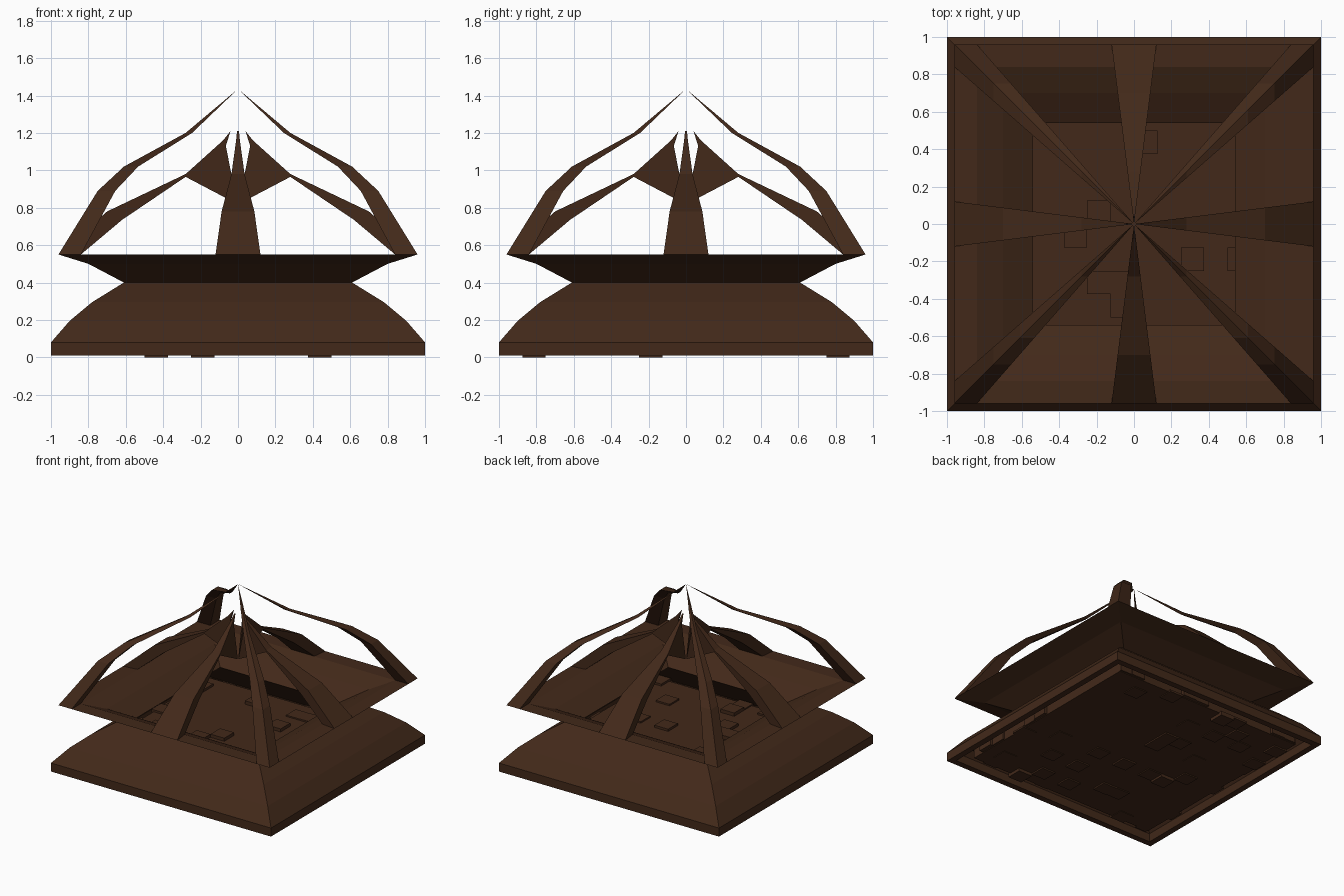
import bpy, bmesh, math, random
from mathutils import Matrix, Vector

if "Cube" in bpy.data.objects:
    bpy.data.objects.remove(bpy.data.objects["Cube"])

random.seed(4)
mat = bpy.data.materials.new("dark_brown")
mat.diffuse_color = (0.055, 0.022, 0.010, 1)
mat.use_nodes = True
mat.node_tree.nodes["Principled BSDF"].inputs["Base Color"].default_value = mat.diffuse_color


def finish(bm, name):
    bmesh.ops.recalc_face_normals(bm, faces=bm.faces)
    me = bpy.data.meshes.new(name)
    bm.to_mesh(me)
    bm.free()
    ob = bpy.data.objects.new(name, me)
    me.materials.append(mat)
    bpy.context.collection.objects.link(ob)
    return ob


def loft(bm, rings, closed):
    """Bridge rings of vertices; close the chain or cap its ends."""
    vs = [[bm.verts.new(p) for p in r] for r in rings]
    n = len(vs[0])
    pairs = list(zip(vs, vs[1:])) + ([(vs[-1], vs[0])] if closed else [])
    for a, b in pairs:
        for i in range(n):
            bm.faces.new((a[i], a[(i + 1) % n], b[(i + 1) % n], b[i]))
    if not closed:
        bm.faces.new(vs[0])
        bm.faces.new(vs[-1])


def box(bm, lo, hi):
    lo, hi = Vector(lo), Vector(hi)
    m = Matrix.Translation((lo + hi) / 2) @ Matrix.Diagonal((*(hi - lo), 1))
    bmesh.ops.create_cube(bm, size=1, matrix=m)


# Square shell: curved skirt, narrow neck and flared bowl, with wall thickness
profile = [(1, .01), (1, .08), (.90, .195), (.78, .295), (.61, .40),
           (.80, .50), (.96, .55), (.84, .548), (.70, .49), (.54, .40),
           (.72, .265), (.84, .165), (.94, .07), (.95, .01)]
bm = bmesh.new()
loft(bm, [[(-r, -r, z), (r, -r, z), (r, r, z), (-r, r, z)] for r, z in profile], True)
finish(bm, "flared_base")

# Corner ribs: tapered square section following the corner of a square dome
corner = [(.96, .55), (.75, .89), (.61, 1.02), (.28, 1.20), (.006, 1.43)]
for k in range(4):
    bm = bmesh.new()
    loft(bm, [[(r, r, z), (r * .875, r, z), (r * .875, r * .875, z), (r, r * .875, z)]
              for r, z in corner], False)
    bm.transform(Matrix.Rotation(k * math.pi / 2, 4, 'Z'))
    finish(bm, f"corner_rib_{k + 1}")

# Side ribs: lower wedges whose width shrinks toward the centre
side = [(.96, .55), (.70, .78), (.28, .98), (.08, 1.16), (.04, 1.21),
        (.065, 1.13), (.004, .82), (.28, .965), (.62, .735), (.84, .55)]
for k in range(4):
    bm = bmesh.new()
    loft(bm, [[(r, s * r / 8, z) for r, z in side] for s in (-1, 1)], False)
    bm.transform(Matrix.Rotation(k * math.pi / 2, 4, 'Z'))
    finish(bm, f"side_rib_{k + 1}")

# Floor slab with raised square panels on every side
C, H, Z0, Z1 = .125, .875, .025, .11
bm = bmesh.new()
box(bm, (-H + .02, -H + .02, Z0), (H - .02, H - .02, Z1))
top = {(-2, 0), (-3, -1), (-2, -3), (-1, -4), (-1, -3), (2, -2), (0, 3), (4, -2), (4, -5)}
low = {(-4, -2), (-2, 6), (3, -7)}
for i in range(-7, 7):
    for j in range(-7, 7):
        x, y = i * C, j * C
        edge = max(abs(i + .5), abs(j + .5)) > 5
        if (i, j) in top or (edge and random.random() < .25):
            box(bm, (x, y, Z1 - .01), (x + C, y + C, Z1 + random.uniform(.01, .03)))
        if (i, j) in low or random.random() < .13:
            d = Z0 if (i, j) in low else random.uniform(.004, .012)
            box(bm, (x, y, Z0 - d), (x + C, y + C, Z0 + .01))
for i in range(-7, 7):
    for s in (-1, 1):
        for axis in (0, 1):
            if random.random() < .4:
                e0, e1 = sorted((s * (H - .03), s * (H - random.uniform(-.015, .01))))
                a, b = max(-.855, i * C), min(.855, (i + 1) * C)
                lo, hi = ((e0, a), (e1, b)) if axis else ((a, e0), (b, e1))
                box(bm, (*lo, Z0 + .005), (*hi, Z1 - .005))
finish(bm, "panelled_floor")
